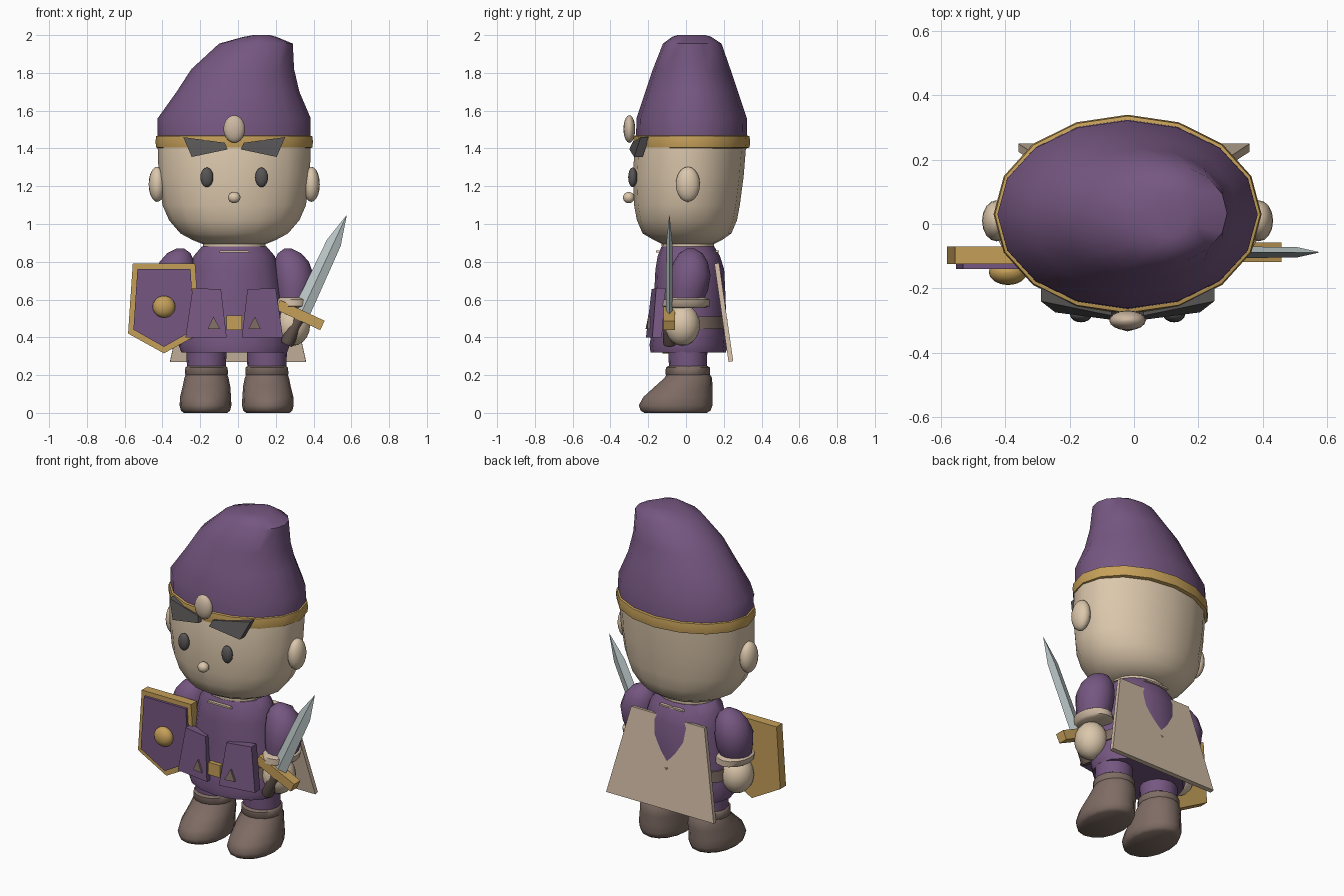
import bpy, math
from mathutils import Vector, Matrix


def mat(name, *rgb):
    m = bpy.data.materials.new(name)
    m.diffuse_color = (*rgb, 1)
    return m


PURPLE = mat("purple cloth", .18, .095, .22)
SKIN = mat("skin", .71, .57, .41)
CREAM = mat("cream cloth", .61, .48, .36)
GOLD = mat("gold", .56, .35, .10)
BROWN = mat("brown leather", .21, .15, .127)
DARK = mat("dark grey", .095, .088, .088)
STEEL = mat("steel", .50, .57, .57)
GRIP = mat("dark grip", .12, .085, .07)
CX = -.02  # symmetry line of head and torso


def make(name, verts, faces, m, angle=40):
    me = bpy.data.meshes.new(name)
    me.from_pydata([tuple(v) for v in verts], [], faces)
    me.materials.append(m)
    ob = bpy.data.objects.new(name, me)
    bpy.context.collection.objects.link(ob)
    bpy.ops.object.select_all(action='DESELECT')
    ob.select_set(True)
    bpy.context.view_layer.objects.active = ob
    bpy.ops.object.mode_set(mode='EDIT')
    bpy.ops.mesh.select_all(action='SELECT')
    bpy.ops.mesh.normals_make_consistent(inside=False)
    bpy.ops.object.mode_set(mode='OBJECT')
    if angle:
        bpy.ops.object.shade_smooth_by_angle(angle=math.radians(angle))
    return ob


def loft(name, rings, m, n=16, angle=50):
    """Stack of ellipses: (z, cx, cy, rx, ry)."""
    verts = [(cx + rx * math.cos(2 * math.pi * i / n), cy + ry * math.sin(2 * math.pi * i / n), z)
             for z, cx, cy, rx, ry in rings for i in range(n)]
    faces = [(r * n + i, r * n + (i + 1) % n, (r + 1) * n + (i + 1) % n, (r + 1) * n + i)
             for r in range(len(rings) - 1) for i in range(n)]
    faces += [tuple(range(n))[::-1], tuple(range((len(rings) - 1) * n, len(rings) * n))]
    return make(name, verts, faces, m, angle)


def ball(name, c, r, m, n=16, k=10):
    rings = []
    for i in range(k + 1):
        a = math.pi * (i / k - .5)
        s = max(math.cos(a), .01)
        rings.append((c[2] + r[2] * math.sin(a), c[0], c[1], r[0] * s, r[1] * s))
    return loft(name, rings, m, n, 60)


def prism(name, front, offset, m):
    """Polygon of 3D points pushed along an offset vector."""
    n = len(front)
    front = [Vector(p) for p in front]
    back = [p + Vector(offset) for p in front]
    faces = [tuple(range(n)), tuple(range(2 * n - 1, n - 1, -1))]
    faces += [(i, (i + 1) % n, n + (i + 1) % n, n + i) for i in range(n)]
    return make(name, front + back, faces, m, 0)


# Head
loft("head", [(.895, CX, .01, .17, .14), (.915, CX, .01, .22, .18), (.95, CX, .005, .285, .235),
              (1.02, CX, .005, .345, .265), (1.1, CX, .005, .38, .28), (1.25, CX, .012, .40, .293),
              (1.4, CX, .022, .405, .295), (1.46, CX, .03, .405, .29)], SKIN)
loft("neck", [(.84, CX, .01, .165, .135), (.905, CX, .01, .165, .14)], SKIN)
ball("nose", (CX, -.303, 1.14), (.033, .031, .03), SKIN, 12, 8)
for s in (-1, 1):
    ball("eye", (CX + s * .145, -.282, 1.247), (.034, .024, .052), DARK)
    ball("ear", (CX + s * .408, .01, 1.21), (.045, .064, .093), SKIN)
    # Brow tufts follow the curve of the head
    prism("brow_tuft", [(CX + s * x, y, z) for x, y, z in
                        ((.27, -.24, 1.46), (.05, -.285, 1.43), (.035, -.30, 1.395),
                         (.225, -.275, 1.355))], (0, .045, 0), DARK)

# Hat with leaning tip, band and gem
loft("hat", [(1.44, CX, .03, .405, .295), (1.56, CX, .03, .405, .292), (1.70, .0, .03, .325, .245),
             (1.82, .025, .03, .272, .205), (1.955, .095, .033, .195, .155),
             (1.99, .115, .03, .09, .105), (2.0, .125, .03, .045, .075)], PURPLE)
loft("hat_band", [(1.40, CX, .03, .395, .29), (1.405, CX, .03, .413, .306), (1.435, CX, .03, .417, .31),
                  (1.465, CX, .03, .413, .306), (1.47, CX, .03, .395, .29)], GOLD)
ball("hat_gem", (CX, -.30, 1.503), (.057, .031, .073), CREAM)

# Tunic, collar trim, belt
loft("tunic", [(.32, CX, .012, .28, .20), (.36, CX, .012, .295, .205), (.42, CX, .015, .285, .198),
               (.60, CX, .02, .26, .19), (.76, CX, .02, .235, .182), (.83, CX, .015, .215, .165),
               (.88, CX, .01, .172, .14)], PURPLE)
for y in (-.158, .175):
    prism("collar_trim", [(CX - .08, y, .85), (CX + .08, y, .85), (CX + .075, y, .86),
                          (CX - .075, y, .86)], (0, .02 if y < 0 else -.02, 0), CREAM)
loft("belt", [(.445, CX, .02, .288, .200), (.51, CX, .02, .282, .198)], BROWN)
prism("belt_buckle", [(-.06, -.20, .44), (.02, -.20, .44), (.02, -.20, .515), (-.06, -.20, .515)],
      (0, .04, 0), GOLD)
for s in (-1, 1):
    # Front tunic flaps with belt studs
    prism("front_flap", [(CX + s * x, y, z) for x, y, z in
                         ((.07, -.182, .655), (.22, -.158, .66), (.258, -.178, .40),
                          (.04, -.212, .40))], (0, .05, 0), PURPLE)
    prism("belt_stud", [(CX + s * .075, -.214, .445), (CX + s * .14, -.204, .445),
                        (CX + s * .11, -.200, .51)], (0, .03, 0), BROWN)

# Cape
prism("cape", [(-.36, .225, .27), (.36, .225, .27), (.245, .15, .79), (-.245, .15, .79)],
      (0, .025, .004), CREAM)

# Arms
for s in (-1, 1):
    x = CX + s * .315
    loft("sleeve", [(.59, x, 0, .085, .09), (.65, x, .012, .098, .105), (.73, x, .02, .106, .11),
                    (.80, x - s * .012, .025, .092, .09), (.845, x - s * .022, .025, .062, .062),
                    (.87, x - s * .03, .025, .02, .02)], PURPLE)
    loft("sleeve_cuff", [(.555, x - s * .008, 0, .085, .10), (.565, x - s * .008, 0, .098, .125),
                         (.60, x, .002, .098, .122), (.61, x, .002, .085, .10)], CREAM)
    ball("hand", (x - s * .005, -.02, .465), (.092, .094, .11), SKIN)

# Legs and boots
for s in (-1, 1):
    x = -.007 + s * .16
    loft("trouser_leg", [(.22, x, .01, .103, .1), (.40, x, .01, .108, .105)], PURPLE)
    loft("boot_cuff", [(.195, x, .01, .108, .108), (.205, x, .01, .114, .118),
                       (.24, x, .01, .112, .117), (.25, x, .01, .10, .1)], BROWN)
    loft("boot", [(0, x + s * .005, -.055, .115, .165), (.012, x + s * .005, -.055, .13, .185),
                  (.04, x + s * .005, -.055, .137, .195), (.085, x + s * .005, -.043, .135, .182),
                  (.14, x, -.012, .126, .152), (.185, x, .012, .117, .126),
                  (.215, x, .012, .105, .108)], BROWN)

# Shield: gold rim board, purple face, boss
outline = [(-.165, .79), (.165, .79), (.19, .42), (0, .315), (-.19, .42)]
SX, SZ = -.392, .58
prism("shield_board", [(SX + x, -.125, z) for x, z in outline], (0, .055, 0), GOLD)
prism("shield_face", [(SX + x * .85, -.14, SZ + (z - SZ) * .87) for x, z in outline],
      (0, .03, 0), PURPLE)
ball("shield_boss", (SX, -.15, .562), (.06, .04, .058), GOLD)

# Sword, built upright then leaned outwards
lean = Matrix.Translation((.33, -.088, .52)) @ Matrix.Rotation(math.radians(25), 4, 'Y')
sword = [loft("sword_blade", [(.0, 0, 0, .047, .018), (.42, 0, 0, .040, .016),
                              (.58, 0, 0, .001, .001)], STEEL, 4, 20),
         prism("sword_guard", [(-.13, -.03, -.03), (.13, -.03, -.03), (.13, -.03, .025),
                               (-.13, -.03, .025)], (0, .06, 0), GOLD),
         loft("sword_grip", [(-.175, 0, 0, .03, .03), (-.16, 0, 0, .036, .036),
                             (-.02, 0, 0, .03, .03)], GRIP, 10)]
for part in sword:
    part.data.transform(lean)
